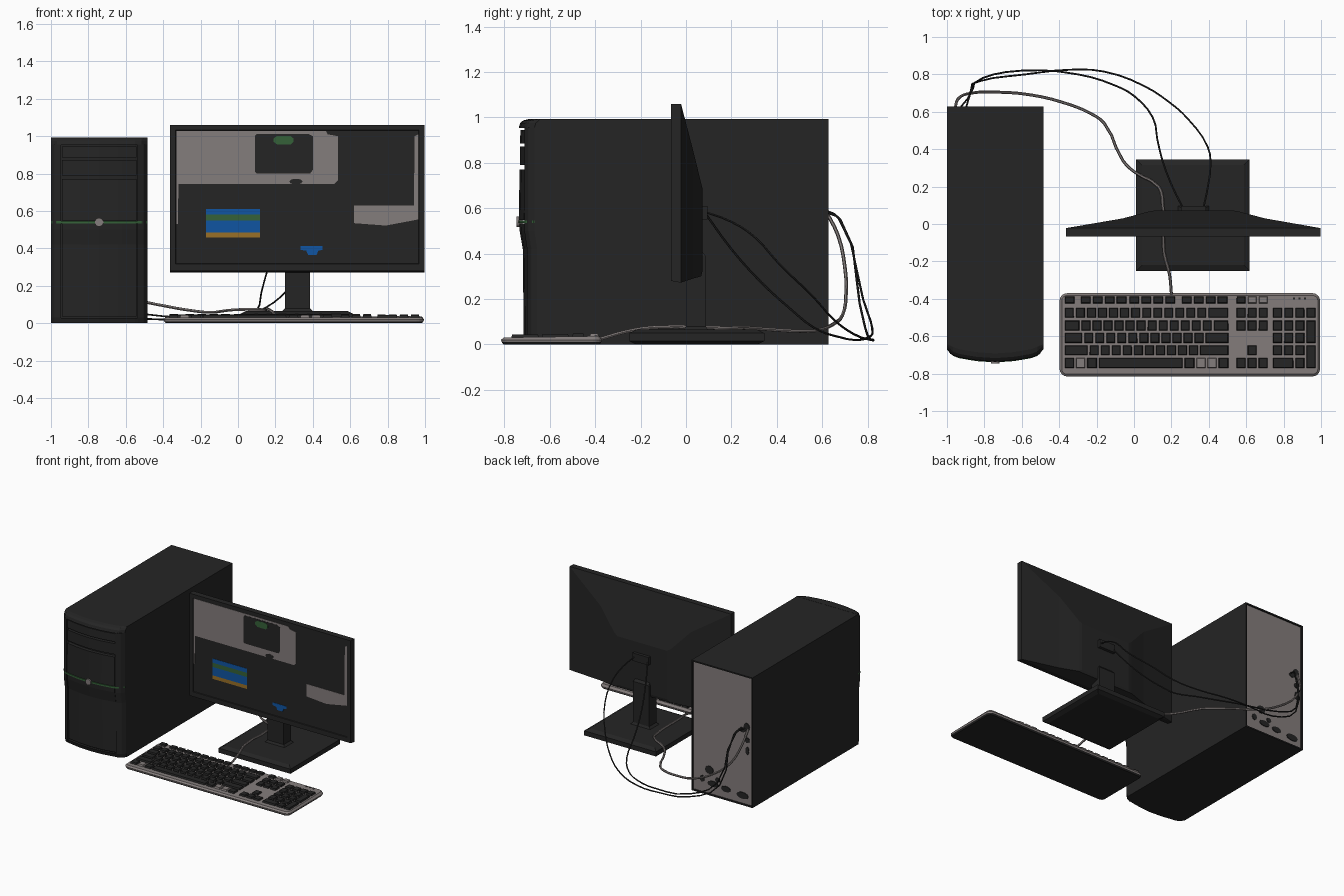
import bpy, bmesh, math
from mathutils import Matrix, Vector

if "Cube" in bpy.data.objects:
    bpy.data.objects.remove(bpy.data.objects["Cube"])


def material(name, rgb):
    m = bpy.data.materials.new(name)
    m.diffuse_color = (*rgb, 1)
    m.use_nodes = True
    m.node_tree.nodes["Principled BSDF"].inputs["Base Color"].default_value = m.diffuse_color
    return m


BLACK = material("black plastic", (0.018, 0.018, 0.018))
GREY = material("warm grey", (0.23, 0.205, 0.20))
BLUE = material("blue", (0.005, 0.09, 0.36))
GREEN = material("green", (0.035, 0.12, 0.04))
YELLOW = material("yellow", (0.32, 0.16, 0.02))


def finish(name, bm, *mats):
    bmesh.ops.recalc_face_normals(bm, faces=bm.faces)
    me = bpy.data.meshes.new(name)
    bm.to_mesh(me)
    bm.free()
    for m in mats:
        me.materials.append(m)
    ob = bpy.data.objects.new(name, me)
    bpy.context.collection.objects.link(ob)
    return ob


def loft(name, rings, mat):
    """Skin a stack of equal-length point rings and cap both ends."""
    bm = bmesh.new()
    vs = [[bm.verts.new(p) for p in r] for r in rings]
    n = len(vs[0])
    for a, b in zip(vs, vs[1:]):
        for i in range(n):
            j = (i + 1) % n
            bm.faces.new((a[i], a[j], b[j], b[i]))
    bm.faces.new(vs[0])
    bm.faces.new(vs[-1])
    return finish(name, bm, mat)


def rect_xy(x0, x1, y0, y1, z, i=0):
    return [(x0+i, y0+i, z), (x1-i, y0+i, z), (x1-i, y1-i, z), (x0+i, y1-i, z)]


def rect_xz(y, x0, x1, z0, z1):
    return [(x0, y, z0), (x1, y, z0), (x1, y, z1), (x0, y, z1)]


def box(name, x0, x1, y0, y1, z0, z1, mat):
    return loft(name, [rect_xy(x0, x1, y0, y1, z0), rect_xy(x0, x1, y0, y1, z1)], mat)


def plate(name, pts, y0, y1, mat):
    """Flat x-z outline, thin in y."""
    return loft(name, [[(x, y, z) for x, z in pts] for y in (y0, y1)], mat)


def quad(x0, x1, z0, z1):
    return [(x0, z0), (x1, z0), (x1, z1), (x0, z1)]


def ellipse(x, z, rx, rz, n=14):
    return [(x + rx*math.cos(2*math.pi*k/n), z + rz*math.sin(2*math.pi*k/n)) for k in range(n)]


# ---- Tower case with grey recessed rear panel
case = box("tower_case", -1, -0.485, -0.645, 0.627, 0, 0.992, BLACK)
bm = bmesh.new()
bm.from_mesh(case.data)
rear = [f for f in bm.faces if f.normal.y > 0.9]
bmesh.ops.inset_region(bm, faces=rear, thickness=0.014)
bmesh.ops.inset_region(bm, faces=rear, thickness=0.0005, depth=-0.01)
rear[0].material_index = 1
bm.to_mesh(case.data)
bm.free()
case.data.materials.append(GREY)

# rear sockets
for x, z, rx, rz in [(-0.945, 0.60, 0.025, 0.03), (-0.91, 0.57, 0.025, 0.018), (-0.95, 0.50, 0.02, 0.02),
                     (-0.95, 0.42, 0.015, 0.03), (-0.63, 0.19, 0.035, 0.03), (-0.57, 0.11, 0.02, 0.025),
                     (-0.66, 0.09, 0.045, 0.022), (-0.77, 0.08, 0.04, 0.022), (-0.91, 0.07, 0.05, 0.025),
                     (-0.70, 0.13, 0.02, 0.018)]:
    plate("rear_socket", ellipse(x, z, rx, rz, 10), 0.615, 0.622, BLACK)

# ---- Curved tower front, built from slabs sharing one bowed plan
BOW = [(0, -0.737), (0.4, -0.73), (0.8, -0.712), (0.93, -0.695), (1, -0.668)]


def bow_y(x):
    t = min(abs(x + 0.7425) / 0.2575, 1)
    for (a, ya), (b, yb) in zip(BOW, BOW[1:]):
        if t <= b:
            return ya + (yb - ya) * (t - a) / (b - a)
    return BOW[-1][1]


def slab(name, x0, x1, levels, mat=BLACK):
    xs = [x0 + (x1 - x0) * k / 16 for k in range(17)]
    rings = [[(x, min(bow_y(x) + d, -0.642), z) for x in xs] + [(x1, -0.64, z), (x0, -0.64, z)]
             for z, d in levels]
    return loft(name, rings, mat)


slab("front_core", -1, -0.485, [(0.002, 0.035), (0.98, 0.03)])
for x0, x1 in ((-1, -0.947), (-0.538, -0.485)):
    slab("front_side_rail", x0, x1, [(0, 0.022), (0.03, 0.012), (0.42, 0.012), (0.5, 0), (0.955, 0)])
slab("front_top_cap", -1, -0.485, [(0.953, 0), (0.975, 0.006), (0.987, 0.02), (0.993, 0.045)])
slab("front_foot", -1, -0.485, [(0, 0.025), (0.028, 0.016)])
slab("drive_bay_upper", -0.942, -0.543, [(0.886, 0.005), (0.945, 0.008)])
slab("drive_bay_lower", -0.942, -0.543, [(0.79, 0.005), (0.872, 0.005)])
slab("front_upper_panel", -0.942, -0.543, [(0.548, 0), (0.77, 0.004)])
slab("front_lower_panel", -0.942, -0.543, [(0.036, 0.022), (0.42, 0.018), (0.50, 0.004), (0.532, 0.002)])
slab("front_green_strip", -1, -0.485, [(0.534, -0.003), (0.546, -0.003)], GREEN)
plate("power_button", ellipse(-0.7425, 0.54, 0.023, 0.023, 20), -0.746, -0.72, GREY)

# ---- Monitor shell: recessed screen at the front, bulged back
X0, X1, Z0, Z1 = -0.363, 0.997, 0.275, 1.06
loft("monitor_shell", [rect_xz(-0.061, -0.332, 0.966, 0.318, 1.03),
                       rect_xz(-0.067, -0.334, 0.968, 0.316, 1.032),
                       rect_xz(-0.067, X0, X1, Z0 + 0.005, Z1),
                       rect_xz(-0.022, X0, X1, Z0 - 0.003, Z1),
                       rect_xz(0.03, -0.06, 0.70, 0.29, 0.86),
                       rect_xz(0.067, 0.08, 0.56, 0.30, 0.71),
                       rect_xz(0.072, 0.11, 0.53, 0.32, 0.69)], BLACK)
plate("monitor_port_block", quad(0.25, 0.385, 0.55, 0.61), 0.06, 0.095, BLACK)

# screen picture as thin plates
L0, L1, L2 = -0.0605, -0.063, -0.0645
plate("screen_grey_upper", [(-0.33, 0.53), (-0.322, 0.53), (-0.318, 0.745), (0.515, 0.745), (0.535, 0.765),
                            (0.535, 1.0), (0.48, 1.01), (0.47, 1.027), (-0.33, 1.027)], L1, L0, GREY)
plate("screen_grey_right", [(0.62, 0.535), (0.79, 0.522), (0.965, 0.555), (0.965, 1.01), (0.945, 1.0),
                            (0.94, 0.63), (0.62, 0.63)], L1, L0, GREY)
plate("screen_dark_window", [(0.09, 0.81), (0.10, 0.80), (0.385, 0.80), (0.40, 0.82), (0.40, 1.0),
                             (0.375, 1.013), (0.10, 1.013), (0.09, 1.0)], L2, L1, BLACK)
plate("screen_dark_dot", ellipse(0.31, 0.757, 0.035, 0.016, 10), L2, L1, BLACK)
plate("screen_green_pill", [(0.19, 0.97), (0.21, 0.955), (0.28, 0.955), (0.297, 0.97), (0.297, 0.988),
                            (0.28, 1.002), (0.21, 1.002), (0.19, 0.988)], -0.066, L2, GREEN)
for name, z0, z1, m in (("blue_top", 0.58, 0.612, BLUE), ("green", 0.548, 0.58, GREEN),
                        ("blue", 0.484, 0.548, BLUE), ("yellow", 0.457, 0.484, YELLOW)):
    plate("screen_band_" + name, quad(-0.172, 0.118, z0, z1), L1, L0, m)
plate("screen_blue_mark", [(0.335, 0.413), (0.335, 0.392), (0.365, 0.388), (0.375, 0.365), (0.42, 0.365),
                           (0.43, 0.388), (0.452, 0.392), (0.452, 0.413)], L1, L0, BLUE)

# ---- Stand
BX = (0.012, 0.617, -0.25, 0.345)
loft("stand_base", [rect_xy(*BX, 0, 0.03), rect_xy(*BX, 0.015), rect_xy(*BX, 0.05),
                    rect_xy(*BX, 0.065, 0.03)], BLACK)
loft("stand_neck", [rect_xy(0.23, 0.405, -0.015, 0.1, 0.06), rect_xy(0.25, 0.385, 0, 0.087, 0.08),
                    rect_xy(0.25, 0.385, 0, 0.087, 0.39), rect_xy(0.26, 0.375, 0, 0.07, 0.41)], BLACK)

# ---- Keyboard body: grey top shell, black underside
KX0, KX1, KY0, KY1 = -0.398, 0.995, -0.815, -0.37


def key_z(y):
    return 0.03 + 0.007 * (y - KY0) / (KY1 - KY0)


def round_rect(i, r, z=None):
    pts = []
    for cx, cy, a in ((KX1-r, KY1-r, 0), (KX0+r, KY1-r, 90), (KX0+r, KY0+r, 180), (KX1-r, KY0+r, 270)):
        for k in range(5):
            t = math.radians(a + 22.5 * k)
            x, y = cx + (r-i) * math.cos(t), cy + (r-i) * math.sin(t)
            pts.append((x, y, key_z(y) if z is None else z))
    return pts


body = loft("keyboard_body", [round_rect(0.012, 0.04, 0.0), round_rect(0.003, 0.04, 0.01),
                              round_rect(0, 0.04, 0.02), round_rect(0.012, 0.04)], GREY)
body.data.materials.append(BLACK)
for p in body.data.polygons:
    if p.normal.z < -0.3:
        p.material_index = 1

# ---- Keys, collected as (x0, x1, y0, y1, grey?)
ROW_Y = [-0.405, -0.475, -0.543, -0.609, -0.675, -0.743]
keys = []


def key(x, w, row, rows=1, grey=0):
    h = 0.021 if row == 0 else 0.028
    keys.append((x + 0.004, x + w - 0.004, ROW_Y[row + rows - 1] - h, ROW_Y[row] + h, grey))


def key_row(x, total, widths, row, greys=()):
    s = total / sum(widths)
    for n, w in enumerate(widths):
        key(x, w * s, row, grey=int(n in greys))
        x += w * s


key(-0.375, 0.062, 0)
for x in (-0.29, -0.03, 0.25):
    key_row(x, 0.255, [1] * 4, 0)
for row, widths, greys in ((1, [1]*13 + [2], ()), (2, [1.5] + [1]*12 + [1.5], ()),
                           (3, [1.75] + [1]*11 + [2.25], ()), (4, [2.25] + [1]*10 + [2.75], ()),
                           (5, [0.95, 0.95, 1, 7.3, 1, 0.95, 0.95, 1], (1, 5, 6))):
    key_row(-0.375, 0.885, widths, row, greys)
for row in (0, 1, 2, 5):
    key_row(0.543, 0.177, [1] * 3, row, (1, 2) if row == 0 else ())
key(0.602, 0.059, 4)
key_row(0.738, 0.238, [1] * 4, 1)
for row in (2, 3, 4):
    key_row(0.738, 0.1785, [1] * 3, row)
key_row(0.738, 0.1785, [2, 1], 5)
key(0.9165, 0.0595, 2, 2)
key(0.9165, 0.0595, 4, 2)

bm = bmesh.new()
for x0, x1, y0, y1, g in keys:
    lo = [bm.verts.new(p) for p in rect_xy(x0, x1, y0, y1, 0.026)]
    hi = [bm.verts.new(p) for p in rect_xy(x0, x1, y0, y1, key_z((y0 + y1) / 2) + 0.012, 0.005)]
    faces = [(lo[i], lo[(i+1) % 4], hi[(i+1) % 4], hi[i]) for i in range(4)] + [hi, lo[::-1]]
    for f in faces:
        bm.faces.new(f).material_index = g
finish("keyboard_keys", bm, BLACK, GREY)
for x in (0.85, 0.88, 0.91):
    box("keyboard_indicator", x, x + 0.01, -0.403, -0.393, 0.03, 0.039, BLACK)


# ---- Cables
def cable(name, pts, r, mat):
    cu = bpy.data.curves.new(name, 'CURVE')
    cu.dimensions = '3D'
    cu.bevel_depth = r
    cu.bevel_resolution = 1
    cu.use_fill_caps = True
    cu.resolution_u = 3
    sp = cu.splines.new('BEZIER')
    sp.bezier_points.add(len(pts) - 1)
    for b, p in zip(sp.bezier_points, pts):
        b.co = p
        b.handle_left_type = b.handle_right_type = 'AUTO'
    cu.materials.append(mat)
    ob = bpy.data.objects.new(name, cu)
    bpy.context.collection.objects.link(ob)
    bpy.ops.object.select_all(action='DESELECT')
    ob.select_set(True)
    bpy.context.view_layer.objects.active = ob
    bpy.ops.object.convert(target='MESH')
    bpy.ops.object.shade_smooth_by_angle()


cable("video_cable", [(0.37, 0.08, 0.585), (0.395, 0.2, 0.54), (0.408, 0.3, 0.475), (0.395, 0.41, 0.355),
                      (0.29, 0.56, 0.21), (0.19, 0.65, 0.11), (0.05, 0.74, 0.045), (-0.16, 0.815, 0.02),
                      (-0.34, 0.825, 0.02), (-0.58, 0.80, 0.04), (-0.82, 0.765, 0.18), (-0.88, 0.68, 0.55),
                      (-0.90, 0.615, 0.585)], 0.005, BLACK)
cable("power_cable", [(0.265, 0.08, 0.585), (0.205, 0.2, 0.42), (0.155, 0.33, 0.275), (0.125, 0.45, 0.165),
                      (0.10, 0.57, 0.07), (0.0, 0.685, 0.03), (-0.1, 0.74, 0.02), (-0.3, 0.80, 0.03),
                      (-0.6, 0.82, 0.075), (-0.81, 0.78, 0.2), (-0.89, 0.67, 0.56),
                      (-0.935, 0.615, 0.59)], 0.005, BLACK)
cable("keyboard_cable", [(0.2, -0.375, 0.025), (0.19, -0.27, 0.055), (0.16, -0.15, 0.075), (0.15, 0.15, 0.073),
                         (0.13, 0.2, 0.073), (0.0, 0.28, 0.073), (-0.06, 0.34, 0.068), (-0.16, 0.54, 0.058),
                         (-0.23, 0.59, 0.065), (-0.38, 0.65, 0.09), (-0.55, 0.69, 0.13), (-0.73, 0.705, 0.22),
                         (-0.87, 0.70, 0.34), (-0.94, 0.67, 0.48), (-0.957, 0.615, 0.59)], 0.008, GREY)
